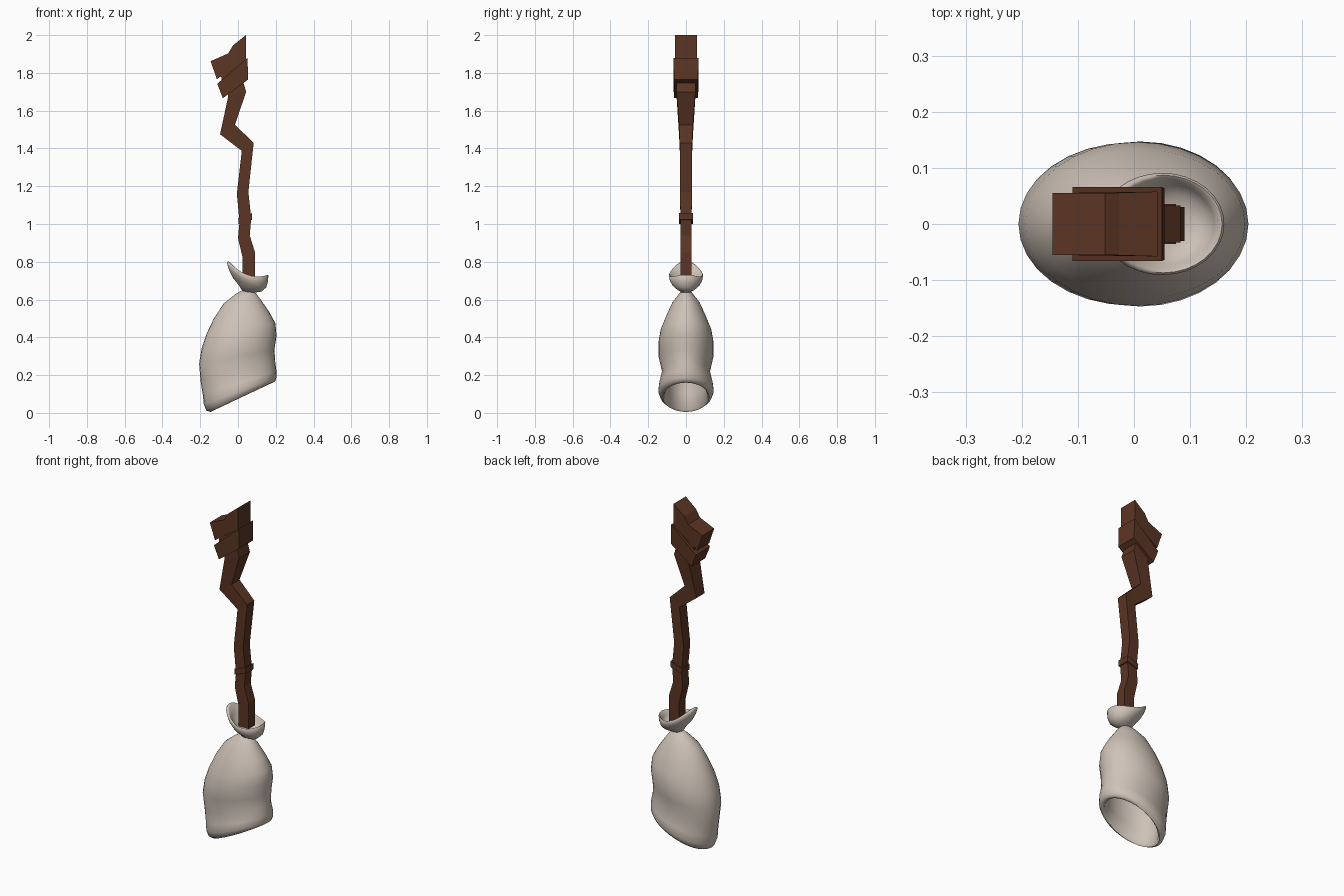
import bpy, bmesh, math


def material(name, rgb):
    m = bpy.data.materials.new(name)
    m.diffuse_color = (*rgb, 1)
    return m


wood = material("dark brown wood", (0.105, 0.036, 0.017))
cloth = material("pale cream", (0.62, 0.54, 0.475))


def finish(name, bm, mat, smooth=False):
    bmesh.ops.recalc_face_normals(bm, faces=bm.faces)
    me = bpy.data.meshes.new(name)
    bm.to_mesh(me)
    bm.free()
    me.materials.append(mat)
    ob = bpy.data.objects.new(name, me)
    bpy.context.collection.objects.link(ob)
    if smooth:
        bpy.context.view_layer.objects.active = ob
        ob.select_set(True)
        bpy.ops.object.shade_smooth_by_angle(angle=math.radians(70))
        ob.select_set(False)
    return ob


def skin(bm, rings):
    """Join a row of vertex rings with quads and cap both ends."""
    n = len(rings[0])
    for a, b in zip(rings, rings[1:]):
        for i in range(n):
            j = (i + 1) % n
            bm.faces.new((a[i], a[j], b[j], b[i]))
    bm.faces.new(rings[0])
    bm.faces.new(rings[-1])


def round_loft(name, sections, mat, n=32):
    """Tilted ellipses: left x,z, right x,z, half depth, sag at front and back."""
    bm = bmesh.new()
    rings = []
    for xl, zl, xr, zr, hy, sag in sections:
        ring = []
        for i in range(n):
            c = math.cos(2 * math.pi * i / n)
            s = math.sin(2 * math.pi * i / n)
            ring.append(bm.verts.new(((xl + xr) / 2 + (xr - xl) / 2 * c, hy * s,
                                      (zl + zr) / 2 + (zr - zl) / 2 * c - sag * s * s)))
        rings.append(ring)
    skin(bm, rings)
    return finish(name, bm, mat, True)


def square_loft(name, sections, mat):
    """Rectangular sections: left x,z, right x,z, half depth."""
    bm = bmesh.new()
    rings = [[bm.verts.new(p) for p in ((xl, -h, zl), (xr, -h, zr), (xr, h, zr), (xl, h, zl))]
             for xl, zl, xr, zr, h in sections]
    skin(bm, rings)
    return finish(name, bm, mat)


# crooked wooden handle
square_loft("crooked_handle", [
    (0.023, 0.70, 0.09, 0.70, 0.030), (0.025, 0.82, 0.09, 0.85, 0.030),
    (0.0, 0.925, 0.062, 0.94, 0.030), (0.008, 1.01, 0.07, 1.03, 0.030),
    (-0.006, 1.16, 0.055, 1.17, 0.031), (0.02, 1.387, 0.083, 1.43, 0.033),
    (-0.095, 1.475, -0.016, 1.525, 0.037), (-0.052, 1.675, 0.043, 1.70, 0.050),
    (-0.06, 1.72, 0.022, 1.77, 0.050)], wood)

# small collar on the handle
square_loft("handle_collar", [
    (0.004, 1.0, 0.075, 1.023, 0.036), (0.001, 1.032, 0.075, 1.058, 0.036)], wood)

# slanted blocks at the top, with a thinner core between them
square_loft("lower_top_block", [
    (-0.08, 1.666, 0.054, 1.765, 0.064), (-0.11, 1.742, 0.05, 1.88, 0.066)], wood)
square_loft("block_core", [
    (-0.085, 1.72, 0.035, 1.82, 0.05), (-0.09, 1.80, 0.03, 1.89, 0.05)], wood)

bm = bmesh.new()
profile = [(-0.112, 1.767), (0.042, 1.872), (0.042, 2.0), (-0.027, 1.945), (-0.052, 1.903), (-0.145, 1.862)]
rings = [[bm.verts.new((x, side * (0.055 + 0.03 * max(x + 0.05, 0)), z)) for x, z in profile]
         for side in (-1, 1)]
skin(bm, rings)
finish("upper_top_block", bm, wood)

# flared cup gathered above the knot
round_loft("gathered_cup", [
    (0.03, 0.635, 0.075, 0.635, 0.018, 0), (0.005, 0.675, 0.125, 0.642, 0.05, 0),
    (-0.025, 0.712, 0.15, 0.665, 0.073, 0.01), (-0.047, 0.755, 0.158, 0.695, 0.086, 0.022),
    (-0.06, 0.797, 0.161, 0.727, 0.091, 0.035), (-0.053, 0.803, 0.157, 0.731, 0.087, 0.036),
    (-0.042, 0.798, 0.15, 0.727, 0.081, 0.036), (-0.026, 0.75, 0.143, 0.70, 0.072, 0.02),
    (0.0, 0.71, 0.13, 0.68, 0.055, 0.008), (0.03, 0.685, 0.105, 0.67, 0.03, 0)], cloth)

# hollow bell-shaped head, cut at a slant, with a rounded lip
round_loft("hollow_head", [
    (0.02, 0.648, 0.078, 0.648, 0.018, 0), (-0.015, 0.628, 0.098, 0.63, 0.038, 0),
    (-0.075, 0.58, 0.127, 0.59, 0.072, 0), (-0.128, 0.50, 0.165, 0.535, 0.103, 0),
    (-0.168, 0.415, 0.198, 0.475, 0.133, 0), (-0.193, 0.34, 0.204, 0.41, 0.146, 0),
    (-0.206, 0.26, 0.193, 0.335, 0.145, 0), (-0.198, 0.165, 0.197, 0.27, 0.127, 0),
    (-0.186, 0.095, 0.204, 0.22, 0.142, 0), (-0.181, 0.045, 0.203, 0.185, 0.147, 0),
    (-0.168, 0.013, 0.196, 0.167, 0.136, 0), (-0.146, 0.005, 0.183, 0.16, 0.122, 0),
    (-0.138, 0.018, 0.172, 0.166, 0.113, 0), (-0.148, 0.10, 0.165, 0.22, 0.11, 0),
    (-0.165, 0.24, 0.162, 0.33, 0.118, 0), (-0.14, 0.38, 0.165, 0.44, 0.108, 0),
    (-0.085, 0.50, 0.12, 0.52, 0.07, 0), (0.0, 0.57, 0.065, 0.57, 0.025, 0)], cloth)
